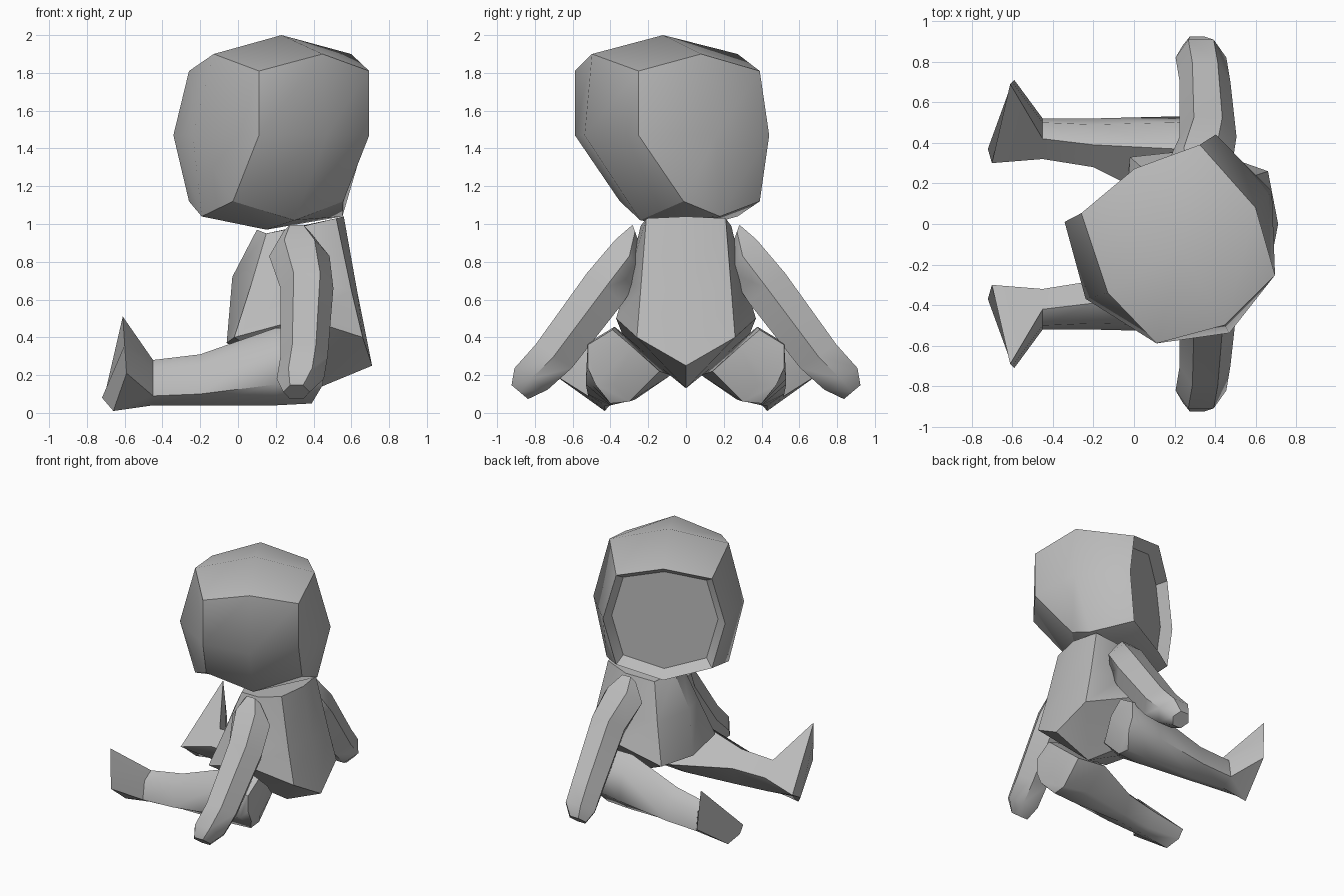
import bpy, bmesh, math
from mathutils import Vector

cube = bpy.data.objects.get("Cube")
if cube:
    bpy.data.objects.remove(cube)

grey = bpy.data.materials.new("plain_grey")
grey.use_nodes = True
grey.diffuse_color = (0.5, 0.5, 0.5, 1)
grey.node_tree.nodes["Principled BSDF"].inputs["Base Color"].default_value = (0.5, 0.5, 0.5, 1)


def finish(name, bm, angle):
    """Turn a bmesh into a shaded object with the shared material."""
    bmesh.ops.recalc_face_normals(bm, faces=bm.faces)
    mesh = bpy.data.meshes.new(name)
    bm.to_mesh(mesh)
    bm.free()
    mesh.materials.append(grey)
    obj = bpy.data.objects.new(name, mesh)
    bpy.context.collection.objects.link(obj)
    bpy.ops.object.select_all(action='DESELECT')
    obj.select_set(True)
    bpy.context.view_layer.objects.active = obj
    bpy.ops.object.shade_smooth_by_angle(angle=math.radians(angle), keep_sharp_edges=True)


def bridge(bm, a, b):
    n = len(a)
    for i in range(n):
        j = (i + 1) % n
        bm.faces.new((a[i], a[j], b[j], b[i]))


def loft(name, rings, angle, tip=None):
    """Skin a list of rings; the last end closes on a tip or a flat cap."""
    bm = bmesh.new()
    loops = [[bm.verts.new(p) for p in ring] for ring in rings]
    for a, b in zip(loops, loops[1:]):
        bridge(bm, a, b)
    bm.faces.new(loops[0])
    if tip:
        end, last = bm.verts.new(tip), loops[-1]
        for i, v in enumerate(last):
            bm.faces.new((v, last[(i + 1) % len(last)], end))
    else:
        bm.faces.new(loops[-1])
    finish(name, bm, angle)


# Head: a turned, faceted block with two cells per side and an open face
YAW = math.radians(30)
SIDE = Vector((math.cos(YAW), math.sin(YAW), 0))
FORWARD = Vector((-math.sin(YAW), math.cos(YAW), 0))
MID = SIDE * 0.139

# (side, depth, height) cell -> half width, forward distance, z
head_points = {
    (1, 1, 1): (.337, .176, 1.81), (1, -1, 1): (.337, -.565, 1.81),
    (1, 1, -1): (.337, .176, 1.12), (1, -1, -1): (.337, -.29, 1.12),
    (0, 1, 1): (0, .235, 1.9), (0, -1, 1): (0, -.655, 1.9),
    (0, 1, -1): (0, .235, 1.04), (0, -1, -1): (0, -.36, 1.02),
    (1, 0, 1): (.42, -.23, 1.9), (1, 0, -1): (.43, -.12, 1.04),
    (1, 1, 0): (.43, .18, 1.47), (1, -1, 0): (.337, -.565, 1.47),
    (1, 0, 0): (.53, -.2, 1.47), (0, -1, 0): (0, -.7, 1.47),
    (0, 0, 1): (0, -.22, 2.0), (0, 0, -1): (0, -.06, .97),
}


def head_pos(w, f, z):
    return MID + SIDE * w + FORWARD * f + Vector((0, 0, z))


bm = bmesh.new()
grid = {}
for (s, d, h), (w, f, z) in head_points.items():
    for sign in {s, -s}:
        grid[sign, d, h] = bm.verts.new(head_pos(w * (sign or 1), f, z))
block_side = {}
for axis in range(3):
    for end in (-1, 1):
        if (axis, end) == (1, 1):
            continue
        for u in (-1, 0):
            for v in (-1, 0):
                cell = []
                for du, dv in ((0, 0), (1, 0), (1, 1), (0, 1)):
                    key = [u + du, v + dv]
                    key.insert(axis, end)
                    cell.append(grid[tuple(key)])
                block_side[bm.faces.new(cell)] = (axis, end)

# Sunken face panel with a sloping border
around = [(0, 1), (1, 1), (1, 0), (1, -1), (0, -1), (-1, -1), (-1, 0), (-1, 1)]
rim = [grid[s, 1, h] for s, h in around]
centre = head_pos(0, .19, 1.47)
panel = [bm.verts.new(centre + (v.co - centre) * .87 - FORWARD * .07) for v in rim]
bridge(bm, rim, panel)
bm.faces.new(panel)

# Creases only where two sides of the block meet
for edge in bm.edges:
    edge.smooth = len({block_side.get(f) for f in edge.link_faces}) == 1
finish("head", bm, 48)


# Torso: half sections from front to back, mirrored across the middle
def torso_ring(half):
    return half + [(x, -y, z) for x, y, z in reversed(half[1:-1])]


loft("torso", [torso_ring(half) for half in (
    [(.1, 0, .97), (.15, .17, .95), (.35, .24, .99), (.52, .21, 1.03), (.56, 0, 1.04)],
    [(-.03, 0, .72), (.07, .25, .68), (.35, .31, .7), (.6, .24, .65), (.63, 0, .65)],
    [(-.06, 0, .37), (-.02, .33, .4), (.35, .37, .5), (.66, .26, .4), (.71, 0, .25)],
)], 32, tip=(.42, 0, .13))


# Arms: six sided sections that follow a bent path down to the hands
arm_path = [  # x, y, z, half width, half thickness, tilt in degrees
    (.31, .27, .96, .07, .04, 20), (.325, .3, .83, .16, .12, 40),
    (.365, .43, .66, .14, .13, 50), (.35, .7, .3, .125, .12, 57),
    (.33, .82, .18, .125, .11, 57), (.31, .88, .11, .07, .06, 50),
]


def arm_ring(x, y, z, wide, thick, tilt, side):
    t = math.radians(tilt)
    ring = []
    for i in range(6):
        a = math.tau * i / 6
        out = thick * math.sin(a) * 1.1
        ring.append((x + wide * math.cos(a),
                     side * (y + out * math.sin(t)), z + out * math.cos(t)))
    return ring


# Legs: six sided sections (y, z) from hip to ankle, then a slanted sole
leg_sections = [
    (.45, ((.39, .44), (.52, .36), (.52, .24), (.48, .15), (.38, .15), (.285, .35))),
    (.39, ((.38, .455), (.52, .37), (.53, .18), (.4, .05), (.3, .06), (.14, .22))),
    (.2, ((.37, .45), (.5, .36), (.53, .15), (.4, .04), (.27, .07), (.08, .2))),
    (-.2, ((.39, .31), (.49, .25), (.52, .1), (.4, .04), (.33, .06), (.28, .2))),
    (-.45, ((.42, .28), (.5, .23), (.52, .09), (.43, .04), (.36, .06), (.32, .18))),
]
sole = [(-.61, .69, .51), (-.6, .7, .36), (-.59, .71, .21),
        (-.66, .43, .01), (-.72, .37, .08), (-.7, .3, .12)]

for label, side in (("front", -1), ("back", 1)):
    loft(label + "_arm", [arm_ring(*p, side) for p in arm_path], 50)
    rings = [[(x, y, z) for y, z in pts] for x, pts in leg_sections] + [sole]
    loft(label + "_leg", [[(x, side * y, z) for x, y, z in r] for r in rings], 54)
